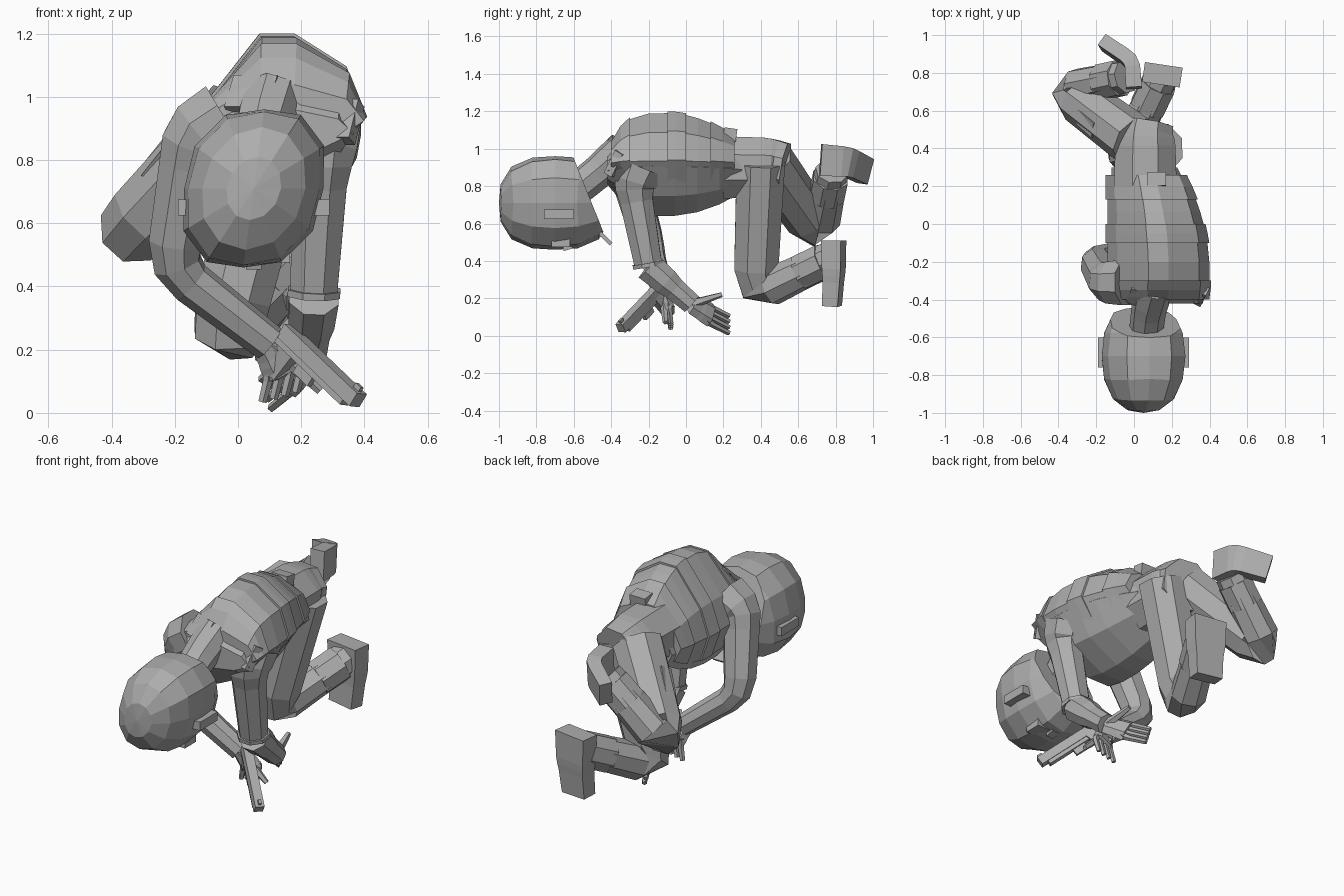
import bpy, bmesh, math
from mathutils import Vector

if "Cube" in bpy.data.objects:
    bpy.data.objects.remove(bpy.data.objects["Cube"])

# One plain colour for the whole figure
grey = bpy.data.materials.new("plain_grey")
grey.use_nodes = True
grey.diffuse_color = (.42, .42, .42, 1)
grey.node_tree.nodes["Principled BSDF"].inputs["Base Color"].default_value = grey.diffuse_color


def add_object(name, bm):
    bmesh.ops.recalc_face_normals(bm, faces=bm.faces)
    mesh = bpy.data.meshes.new(name)
    bm.to_mesh(mesh)
    bm.free()
    mesh.materials.append(grey)
    bpy.context.collection.objects.link(bpy.data.objects.new(name, mesh))


def loft(name, rings):
    """Skin equal-length point rings and cap both ends."""
    bm = bmesh.new()
    rows = [[bm.verts.new(point) for point in ring] for ring in rings]
    for row, following in zip(rows, rows[1:]):
        for i in range(len(row)):
            bm.faces.new((row[i - 1], row[i], following[i], following[i - 1]))
    bm.faces.new(rows[0])
    bm.faces.new(rows[-1])
    add_object(name, bm)


def round_corners(joints, softness=.2):
    """Replace every inner joint by a three-point bend."""
    path = [joints[0]]
    for before, joint, after in zip(joints, joints[1:], joints[2:]):
        enter, leave = joint.lerp(before, softness), joint.lerp(after, softness)
        path += [enter, (enter + joint * 2 + leave) / 4, leave]
    return path + [joints[-1]]


def limb(name, joints, start_radius, end_radius, sides=8, up=(0, 1, 0), flat=1):
    """Tapering tube through the joints; flat scales it along up."""
    path = round_corners([Vector(joint) for joint in joints])
    rings, reference = [], Vector(up)
    for i, centre in enumerate(path):
        tangent = (path[min(i + 1, len(path) - 1)] - path[max(i - 1, 0)]).normalized()
        reference = (reference - tangent * reference.dot(tangent)).normalized()
        across = tangent.cross(reference)
        radius = start_radius + (end_radius - start_radius) * i / (len(path) - 1)
        angles = [math.tau * (k + .5) / sides for k in range(sides)]
        rings.append([centre + radius * (reference * math.cos(angle) * flat + across * math.sin(angle))
                      for angle in angles])
    loft(name, rings)


def beam(name, start, end, width, height, up=(0, 0, 1)):
    """Straight box between two points."""
    limb(name, (start, end), width / math.sqrt(2), width / math.sqrt(2), 4, up, height / width)


# Trunk: one lopsided cross-section, arched along the back
SECTION = ((.4, 1), (.6, 1), (.9, .8), (1, .5), (.8, .2), (.4, 0), (.1, 0), (0, .3), (.1, .6))


def trunk_ring(y, inset, bottom_lift):
    reach = y + .1
    bulge = reach ** 2 if reach > 0 else 20 * reach ** 4
    right, left = inset - .15, .41 - (y + .25) ** 2 / 2 - inset
    bottom, top = .64 + bulge * .8 + bottom_lift, 1.2 - bulge - inset
    return [(right + u * (left - right), y, bottom + v * (top - bottom)) for u, v in SECTION]


def trunk_piece(name, front, back, steps, inset, bottom_lift):
    loft(name, [trunk_ring(front + (back - front) * i / steps, inset, bottom_lift)
                for i in range(steps + 1)])


trunk_piece("torso", -.42, .3, 6, .03, 0)
VEST_SEAMS = (-.4, -.3, -.1, 0, .13, .26)
for index, (front, back) in enumerate(zip(VEST_SEAMS, VEST_SEAMS[1:])):
    trunk_piece(f"vest_band_{index + 1}", front, back, 2, .01 * (index % 2), .04)
limb("pelvis", ((.06, .2, .9), (.06, .47, .9), (.07, .53, .89)), .18, .15, up=(0, 0, 1))
beam("belt_pouch", (.12, .2, 1.08), (.12, .27, 1.07), .1, .07)
beam("shoulder_strap", (.03, -.43, .96), (.06, -.36, 1.06), .15, .03)
beam("chest_strap", (.32, -.4, .86), (.35, -.34, .98), .09, .05)

# Head: faceted ellipsoid, crown forward, cut flat along the jaw
HEAD_CENTRE = Vector((.05, -.7, .71))
bm = bmesh.new()
bmesh.ops.create_uvsphere(bm, u_segments=12, v_segments=8, radius=1)
for vert in bm.verts:
    x, y, z = vert.co
    # Swing the pole forward, square off the skull and lean it to its left
    square = 1 + .4 * (x * y) ** 2 + .4 * (y * z) ** 2 + .2 * (x * z) ** 2
    vert.co = HEAD_CENTRE + Vector((.22 * (x + y * .15), -.3 * z, .25 * y)) * square
cut = bmesh.ops.bisect_plane(bm, geom=bm.verts[:] + bm.edges[:] + bm.faces[:], clear_outer=True,
                             plane_co=(0, -.46, .6), plane_no=(0, 1, .4))
rim = [part for part in cut["geom_cut"] if isinstance(part, bmesh.types.BMEdge)]
bmesh.ops.holes_fill(bm, edges=rim)
add_object("head", bm)
for side, x in (("left", .26), ("right", -.16)):
    beam(side + "_ear", (x, -.76, .65), (x, -.6, .65), .06, .05)
for x in (-.02, .12):
    beam("brow", (x, -.72, .5), (x, -.62, .5), .09, .05)
beam("nose", (.05, -.65, .53), (.05, -.63, .46), .05, .05)
beam("chin_flap", (.05, -.5, .59), (.05, -.4, .49), .12, .02)
limb("neck", ((.11, -.33, 1), (.08, -.44, .9), (.06, -.6, .77)), .1, .09)

# Skeleton joints that the sleeves, hands, trousers and boots share
left_shoulder, left_elbow = Vector((.26, -.28, .8)), Vector((.24, -.2, .37))
left_wrist, left_knuckles = Vector((.22, .03, .17)), Vector((.15, .13, .11))
right_shoulder, right_elbow = Vector((-.14, -.31, .87)), Vector((-.21, -.19, .46))
right_wrist, right_knuckles = Vector((.1, -.12, .22)), Vector((.15, -.09, .13))
left_hip, left_knee, left_ankle = Vector((.13, .4, .93)), Vector((-.05, .37, .22)), Vector((.15, .78, .42))
right_hip, right_knee, right_ankle = Vector((0, .44, .93)), Vector((-.36, .71, .55)), Vector((-.04, .78, .88))

# Arms
cuff = left_elbow.lerp(left_shoulder, .05)
limb("left_sleeve", (left_shoulder + Vector((0, .04, .1)), left_shoulder, cuff), .14, .08)
limb("left_cuff", (cuff, left_elbow), .09, .09)
limb("left_forearm", (left_elbow, left_elbow.lerp(left_wrist, .5), left_wrist), .085, .06, up=(1, 0, 0))
limb("right_sleeve", (right_shoulder + Vector((.1, 0, .06)), right_shoulder, right_elbow, right_wrist), .13, .06)


def hand(side, wrist, knuckles, tip, spread, thumb, up):
    """Flat palm with four fingers fanned along spread, plus a thumb."""
    palm = wrist.lerp(knuckles, .5)
    limb(side + "_palm", (wrist, palm, knuckles), .06, .07, sides=6, up=up, flat=.5)
    for k in range(4):
        offset = Vector(spread) * (k - 1.5)
        limb(f"{side}_finger_{k + 1}", (palm + offset / 2, knuckles + offset, Vector(tip) + offset),
             .022, .014, sides=5, up=up)
    limb(side + "_thumb", (wrist, thumb), .028, .014, sides=5, up=up)


hand("left", left_wrist, left_knuckles, (.09, .23, .06), (-.01, 0, .03), (.19, .19, .22), (.8, .4, .3))
hand("right", right_wrist, right_knuckles, (.13, -.08, .05), (.035, 0, .01), (.26, -.11, .07), (0, 1, 0))

# Pistol aimed down and forward
rear, muzzle, above = Vector((.15, -.14, .26)), Vector((.38, -.35, .04)), Vector((.3, -.2, .5))
drop = above * -.05
beam("pistol_slide", rear, muzzle, .05, .05, above)
beam("pistol_frame", rear + drop, muzzle.lerp(rear, .1) + drop, .04, .03, above)
beam("pistol_grip", rear.lerp(muzzle, .15), right_knuckles - Vector((.04, 0, 0)), .045, .07, muzzle - rear)
beam("trigger_guard", rear.lerp(muzzle, .3) + drop * 2, rear.lerp(muzzle, .5) + drop * 2, .02, .04, above)
beam("front_sight", muzzle.lerp(rear, .1) - drop, muzzle.lerp(rear, .03) - drop, .015, .02, above)

# Legs with strapped bands on the thighs
for side, hip, knee, ankle in (("left", left_hip, left_knee, left_ankle),
                               ("right", right_hip, right_knee, right_ankle)):
    limb(side + "_leg", (hip, knee, ankle), .14, .09)
    limb(side + "_leg_band", (hip.lerp(knee, .5), hip.lerp(knee, .6)), .13, .125)
    limb(side + "_boot_cuff", (ankle.lerp(knee, .4), ankle.lerp(knee, .1)), .1, .1)
beam("right_leg_pocket", (-.2, .5, .86), (-.28, .57, .76), .09, .05, (-.7, -.3, .7))

# Boots: flat soled slabs
limb("left_boot", ((.15, .79, .51), (.15, .79, .32), (.14, .78, .16)), .075, .06, sides=4, up=(1, -.15, 0), flat=1.9)
limb("right_boot", ((0, .72, .94), (-.01, .86, .93), (-.16, .96, .88)), .06, .05, sides=4, up=(0, 0, 1), flat=2)
